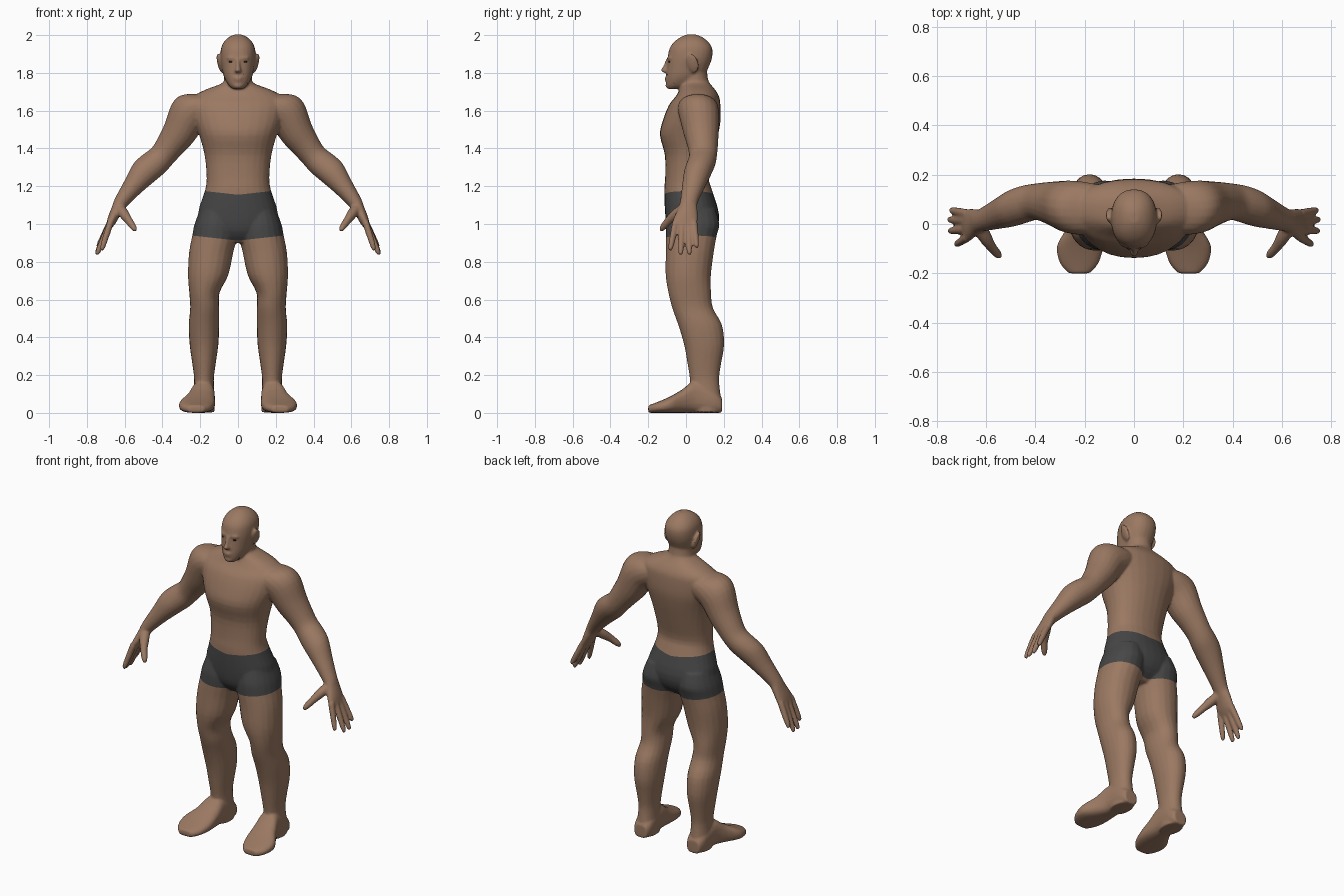
import bpy, bmesh, math
from mathutils import Vector, Matrix


def material(name, rgb):
    m = bpy.data.materials.new(name)
    m.diffuse_color = (*rgb, 1)
    return m


skin = material("skin", (0.325, 0.19, 0.122))
cloth = material("dark_grey_cloth", (0.063, 0.063, 0.063))
dark = material("eye_dark", (0.02, 0.015, 0.012))

bm = bmesh.new()


def spline(rows, steps=3):
    """Extra rings between the given ones, along a smooth curve."""
    pts = [Vector(r) for r in rows]
    out = []
    for i in range(len(pts) - 1):
        p0, p1, p2, p3 = pts[max(i - 1, 0)], pts[i], pts[i + 1], pts[min(i + 2, len(pts) - 1)]
        for k in range(steps):
            t = k / steps
            out.append(0.5 * (2 * p1 + (p2 - p0) * t + (2 * p0 - 5 * p1 + 4 * p2 - p3) * t ** 2
                              + (3 * p1 - p0 - 3 * p2 + p3) * t ** 3))
    return out + [pts[-1]]


def loft(rings, u, v, power=2.0, n=20, sides=(1, -1)):
    """Closed tube through rings (x, y, z, half size along u, half size along v)."""
    u, v = Vector(u).normalized(), Vector(v).normalized()
    for s in sides:
        loops = []
        for x, y, z, a, b in spline(rings):
            loop = []
            for i in range(n):
                t = 2 * math.pi * i / n
                c, d = math.cos(t), math.sin(t)
                c = math.copysign(abs(c) ** (2 / power), c)
                d = math.copysign(abs(d) ** (2 / power), d)
                p = Vector((x, y, z)) + u * a * c + v * b * d
                loop.append(bm.verts.new((p.x * s, p.y, p.z)))
            loops.append(loop)
        for r, q in zip(loops, loops[1:]):
            for i in range(n):
                j = (i + 1) % n
                bm.faces.new((r[i], r[j], q[j], q[i]))
        bm.faces.new(loops[0])
        bm.faces.new(loops[-1])


def stack(rows):
    """Central rings from (z, half width, front y, back y)."""
    return [(0, (f + b) / 2, z, w, (b - f) / 2) for z, w, f, b in rows]


def ball(loc, size, rot=(0, 0, 0), sides=(1, -1)):
    for s in sides:
        m = Matrix.Translation((loc[0] * s, loc[1], loc[2]))
        for ang, ax in zip(rot, "XYZ"):
            m = m @ Matrix.Rotation(ang if ax == "X" else ang * s, 4, ax)
        m = m @ Matrix.Diagonal((*size, 1))
        bmesh.ops.create_uvsphere(bm, u_segments=16, v_segments=10, radius=1, matrix=m)


X, Y, Z = (1, 0, 0), (0, 1, 0), (0, 0, 1)

# torso
loft(stack([(0.90, 0.07, -0.05, 0.09), (0.96, 0.17, -0.095, 0.155), (1.05, 0.212, -0.11, 0.175),
            (1.18, 0.174, -0.115, 0.138), (1.25, 0.166, -0.11, 0.12), (1.365, 0.177, -0.112, 0.145),
            (1.47, 0.205, -0.138, 0.17), (1.55, 0.235, -0.122, 0.183), (1.63, 0.25, -0.09, 0.182),
            (1.675, 0.235, -0.055, 0.175), (1.71, 0.175, -0.035, 0.155), (1.74, 0.095, -0.025, 0.13),
            (1.765, 0.06, -0.02, 0.115)]), X, Y, 2.2, 28, (1,))
# neck
loft(stack([(1.64, 0.085, -0.045, 0.15), (1.70, 0.082, -0.037, 0.14), (1.76, 0.075, -0.035, 0.118),
            (1.83, 0.07, -0.03, 0.11)]), X, Y, 2, 20, (1,))
# head
loft(stack([(1.715, 0.026, -0.094, -0.045), (1.735, 0.05, -0.104, 0.02), (1.78, 0.075, -0.105, 0.09),
            (1.83, 0.086, -0.101, 0.12), (1.88, 0.093, -0.097, 0.138), (1.93, 0.090, -0.087, 0.139),
            (1.965, 0.074, -0.062, 0.117), (1.99, 0.047, -0.027, 0.085), (2.003, 0.018, 0.005, 0.05)]),
     X, Y, 2.25, 24, (1,))
# nose, lips, chin, brows, ears
loft([(0, -0.093, 1.875, 0.010, 0.012), (0, -0.106, 1.835, 0.011, 0.015),
      (0, -0.114, 1.812, 0.017, 0.020), (0, -0.102, 1.80, 0.012, 0.012)], X, Y, 2, 12, (1,))
ball((0, -0.100, 1.773), (0.028, 0.014, 0.006), sides=(1,))
ball((0, -0.099, 1.760), (0.024, 0.014, 0.006), sides=(1,))
ball((0, -0.092, 1.733), (0.026, 0.018, 0.016), sides=(1,))
ball((0.034, -0.087, 1.878), (0.028, 0.011, 0.009), (0, 0, 0.3))
ball((0.096, 0.035, 1.85), (0.012, 0.032, 0.054), (0.25, 0.22, -0.25))

# shoulders and arms
loft([(0.10, 0.06, 1.645, 0.06, 0.08), (0.155, 0.062, 1.635, 0.090, 0.098), (0.21, 0.064, 1.612, 0.115, 0.108),
      (0.265, 0.07, 1.572, 0.107, 0.106), (0.315, 0.08, 1.48, 0.090, 0.093), (0.36, 0.088, 1.415, 0.077, 0.081),
      (0.40, 0.09, 1.362, 0.070, 0.074), (0.445, 0.08, 1.32, 0.076, 0.076), (0.495, 0.063, 1.275, 0.074, 0.074),
      (0.555, 0.04, 1.20, 0.055, 0.061), (0.62, 0.015, 1.115, 0.038, 0.047), (0.642, 0.008, 1.075, 0.031, 0.053),
      (0.668, -0.004, 1.02, 0.026, 0.066), (0.685, -0.006, 0.985, 0.017, 0.062)],
     (0.8, 0, 0.6), Y)
# fingers: knuckle y, tip (x, y, z)
for ky, tx, ty, tz in [(-0.055, 0.722, -0.083, 0.862), (-0.021, 0.748, -0.028, 0.838),
                       (0.013, 0.751, 0.018, 0.838), (0.042, 0.743, 0.056, 0.875)]:
    k, t = Vector((0.675, ky, 1.01)), Vector((tx, ty, tz))
    loft([(*k.lerp(t, f), r, r) for f, r in [(0, 0.019), (0.5, 0.0175), (0.85, 0.015), (1, 0.010)]],
         (0.85, 0, 0.5), Y, 2, 10)
# thumbs
loft([(0.63, -0.005, 1.09, 0.03, 0.025), (0.605, -0.05, 1.055, 0.028, 0.028), (0.58, -0.09, 1.02, 0.021, 0.022),
      (0.555, -0.12, 0.985, 0.018, 0.018), (0.542, -0.135, 0.965, 0.010, 0.010)],
     (0.84, -0.54, 0), (0.35, 0.55, -0.76), 2, 12)

# legs
loft([(0.11, 0.035, 1.08, 0.09, 0.12), (0.118, 0.036, 1.0, 0.112, 0.141), (0.122, 0.028, 0.94, 0.120, 0.135),
      (0.142, 0.02, 0.85, 0.117, 0.127), (0.158, 0.012, 0.73, 0.107, 0.120), (0.178, 0.02, 0.635, 0.080, 0.113),
      (0.176, 0.035, 0.555, 0.077, 0.108), (0.18, 0.075, 0.465, 0.081, 0.116), (0.18, 0.096, 0.36, 0.076, 0.106),
      (0.18, 0.097, 0.26, 0.062, 0.089), (0.18, 0.098, 0.175, 0.052, 0.077), (0.18, 0.107, 0.08, 0.056, 0.078),
      (0.18, 0.108, 0.003, 0.056, 0.078)], X, Y, 2.1)
# feet
loft([(0.18, 0.19, 0.04, 0.042, 0.04), (0.18, 0.15, 0.06, 0.057, 0.06), (0.185, 0.05, 0.085, 0.062, 0.085),
      (0.198, -0.02, 0.062, 0.077, 0.062), (0.218, -0.09, 0.042, 0.095, 0.042),
      (0.222, -0.16, 0.027, 0.078, 0.027), (0.222, -0.2, 0.02, 0.042, 0.02)], X, Z, 2.6)

# fuse all parts into one smooth skin
bmesh.ops.recalc_face_normals(bm, faces=bm.faces[:])
mesh = bpy.data.meshes.new("body")
bm.to_mesh(mesh)
bm.free()
body = bpy.data.objects.new("body", mesh)
bpy.context.collection.objects.link(body)
mod = body.modifiers.new("fuse", "REMESH")
mod.mode, mod.voxel_size = "VOXEL", 0.0065
mod = body.modifiers.new("soften", "SMOOTH")
mod.factor, mod.iterations = 0.5, 6
mod = body.modifiers.new("reduce", "DECIMATE")
mod.ratio = 0.3
deps = bpy.context.evaluated_depsgraph_get()
final = bpy.data.meshes.new_from_object(body.evaluated_get(deps))
body.modifiers.clear()
body.data = final
final.name = "body"
final.materials.clear()
final.materials.append(skin)
final.materials.append(cloth)

# cut the hems of the shorts, which dip towards the middle, then colour between them
bm = bmesh.new()
bm.from_mesh(final)
TOP, BOTTOM, SLOPE = 1.155, 0.912, 0.11
for v in bm.verts:
    v.co.z -= SLOPE * abs(v.co.x)
for h in (TOP, BOTTOM):
    bmesh.ops.bisect_plane(bm, geom=bm.verts[:] + bm.edges[:] + bm.faces[:], dist=1e-5,
                           plane_co=(0, 0, h), plane_no=(0, 0, 1))
for f in bm.faces:
    c = f.calc_center_median()
    f.material_index = int(BOTTOM < c.z < TOP and abs(c.x) < 0.3)
    f.smooth = True
for v in bm.verts:
    v.co.z += SLOPE * abs(v.co.x)
bm.to_mesh(final)
bm.free()

# eyes
for s, side in ((1, "left"), (-1, "right")):
    bpy.ops.mesh.primitive_uv_sphere_add(segments=16, ring_count=8, radius=1,
                                         location=(0.036 * s, -0.086, 1.859), rotation=(0, 0, 0.3 * s))
    eye = bpy.context.object
    eye.name = side + "_eye"
    eye.scale = (0.014, 0.008, 0.006)
    eye.data.materials.append(dark)
    bpy.ops.object.shade_smooth()
